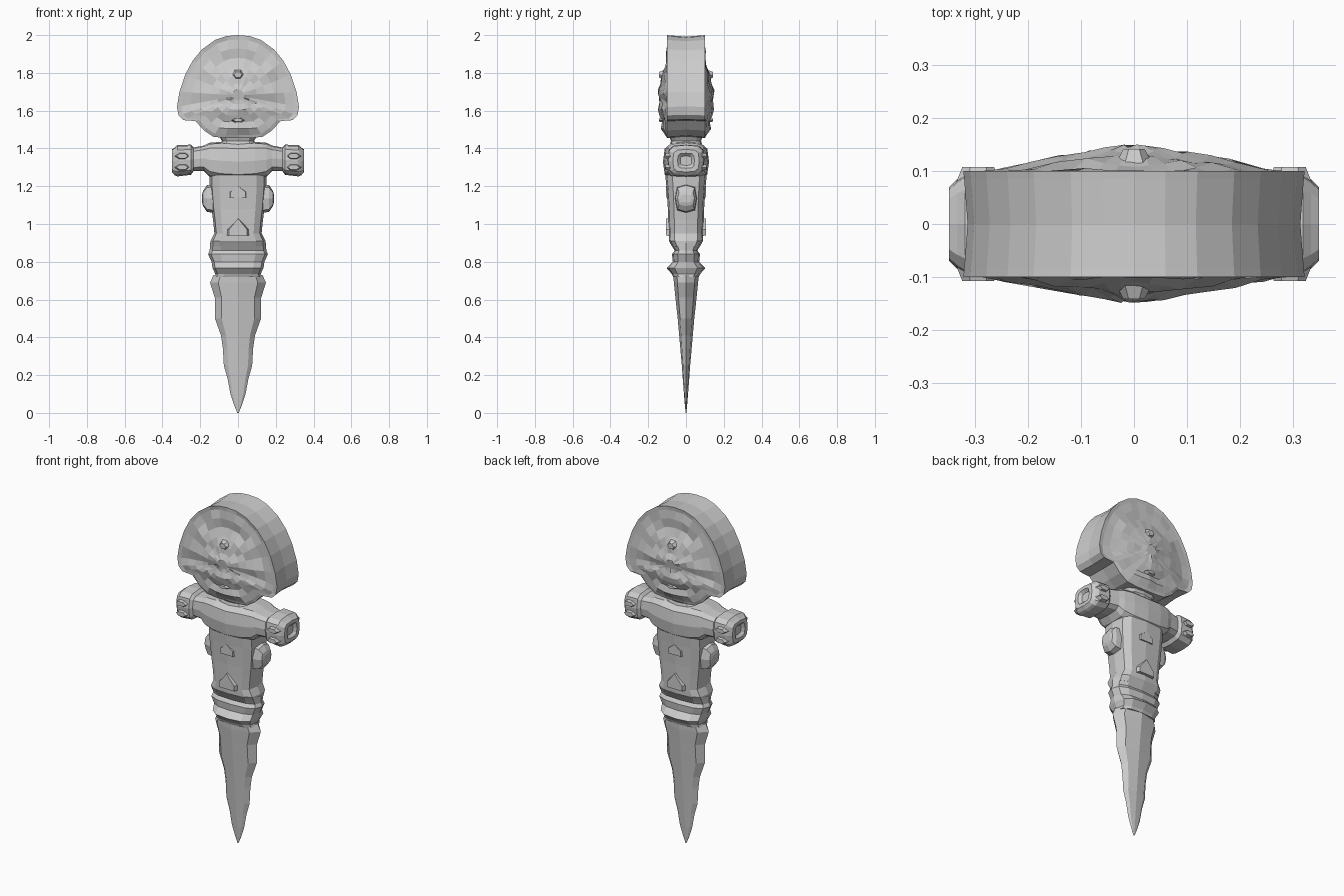
import bpy, bmesh, math, random
from mathutils import Vector

random.seed(4)


def finish(name, bm):
    bmesh.ops.remove_doubles(bm, verts=bm.verts, dist=0.0005)
    bmesh.ops.recalc_face_normals(bm, faces=bm.faces)
    me = bpy.data.meshes.new(name)
    bm.to_mesh(me)
    bm.free()
    ob = bpy.data.objects.new(name, me)
    bpy.context.collection.objects.link(ob)
    return ob


def loft(name, rings):
    """Skin a list of closed point loops and cap both ends."""
    bm = bmesh.new()
    loops = [[bm.verts.new(p) for p in r] for r in rings]
    for a, b in zip(loops, loops[1:]):
        n = len(a)
        for i in range(n):
            j = (i + 1) % n
            bm.faces.new((a[i], a[j], b[j], b[i]))
    for cap in (loops[0], loops[-1]):
        bm.faces.new(cap)
    return finish(name, bm)


def section(a, b, sides, power):
    """Superellipse cross-section with half sizes a and b."""
    pts = []
    for i in range(sides):
        t = 2 * math.pi * i / sides
        c, s = math.cos(t), math.sin(t)
        pts.append((a * math.copysign(abs(c) ** power, c),
                    b * math.copysign(abs(s) ** power, s)))
    return pts


def upright(name, rows, sides=12, power=0.6):
    """Loft along z from rows of (z, half width, half depth)."""
    return loft(name, [[(x, y, z) for x, y in section(w, d, sides, power)]
                       for z, w, d in rows])


def interp(table, v):
    for (a, fa), (b, fb) in zip(table, table[1:]):
        if a <= v <= b:
            return fa + (fb - fa) * (v - a) / (b - a)
    return table[0][1] if v < table[0][0] else table[-1][1]


# Blade, diamond section tapering to a point
upright("blade", [(0.0, 0.004, 0.002), (0.04, 0.02, 0.006), (0.10, 0.04, 0.011),
                  (0.18, 0.055, 0.017), (0.25, 0.075, 0.022), (0.34, 0.08, 0.03),
                  (0.41, 0.09, 0.036), (0.50, 0.122, 0.044), (0.61, 0.123, 0.056),
                  (0.69, 0.148, 0.064), (0.73, 0.13, 0.068)], 8, 1.0)

# Flared collar and waist above the blade
upright("collar", [(0.72, 0.125, 0.068), (0.735, 0.12, 0.075), (0.767, 0.135, 0.103),
                   (0.80, 0.14, 0.07), (0.84, 0.158, 0.074), (0.86, 0.15, 0.06),
                   (0.90, 0.148, 0.085)], 12, 0.75)

# Grip
upright("grip", [(0.88, 0.145, 0.07), (0.91, 0.145, 0.09), (0.95, 0.125, 0.092),
                 (1.02, 0.132, 0.094), (1.08, 0.14, 0.096), (1.14, 0.145, 0.1),
                 (1.20, 0.15, 0.104), (1.26, 0.15, 0.11)])

# Neck
upright("neck", [(1.38, 0.14, 0.1), (1.42, 0.1, 0.085), (1.44, 0.085, 0.08),
                 (1.48, 0.11, 0.095)])

# Side nubs on the grip and the raised wedges on its two faces
for side in (-1, 1):
    loft("grip_nub", [[(side * x, y, 1.135 + z) for y, z in section(w, h, 8, 0.6)]
                      for x, w, h in [(0.11, 0.06, 0.08), (0.165, 0.055, 0.07),
                                      (0.185, 0.045, 0.04), (0.19, 0.03, 0.022)]])
    for base, top, half in ((0.94, 1.03, 0.06), (1.14, 1.2, 0.05)):
        shape = [(-half, base), (half, base), (half, base + 0.03), (0, top),
                 (-half, base + 0.03)]
        loft("grip_wedge", [[(x, side * 0.08, z) for x, z in shape],
                            [(x * 0.8, side * 0.106, z) for x, z in shape]])

# Cross guard: thick middle, slimmer bars and blocky ends with a recessed face
half_guard = [(0.0, 0.122, 1.23, 1.43), (0.09, 0.116, 1.235, 1.435),
              (0.15, 0.105, 1.25, 1.43), (0.18, 0.095, 1.28, 1.415),
              (0.235, 0.085, 1.28, 1.405), (0.25, 0.098, 1.26, 1.42),
              (0.32, 0.095, 1.252, 1.418), (0.335, 0.085, 1.258, 1.405),
              (0.35, 0.07, 1.275, 1.395), (0.35, 0.045, 1.295, 1.375),
              (0.335, 0.03, 1.31, 1.36)]
rows = [(-x, d, lo, hi) for x, d, lo, hi in half_guard[:0:-1]] + half_guard
loft("cross_guard", [[(x, y, (lo + hi) / 2 + z)
                      for y, z in section(d, (hi - lo) / 2, 12, 0.55)]
                     for x, d, lo, hi in rows])

# Finger-like ridges on the guard ends
for sx in (-1, 1):
    for sy in (-1, 1):
        for z in (1.30, 1.36):
            loft("guard_ridge", [[(sx * (0.295 + u), sy * y, z + v)
                                  for u, v in section(a, b, 6, 1)]
                                 for y, a, b in [(0.07, 0.045, 0.026), (0.108, 0.03, 0.014)]])

# Head: domed disc with a grooved rim and a relief on both faces
outline = [(0.0, 2.0), (0.06, 1.995), (0.12, 1.975), (0.19, 1.925), (0.24, 1.865),
           (0.28, 1.79), (0.31, 1.70), (0.323, 1.62), (0.315, 1.575), (0.29, 1.55),
           (0.225, 1.545), (0.18, 1.495), (0.13, 1.462), (0.07, 1.455), (0.0, 1.455)]
outline += [(-x, z) for x, z in outline[-2:0:-1]]
centre = 1.68
height = [(1.455, 0.0), (1.50, 0.03), (1.55, 0.034), (1.60, 0.048), (1.68, 0.05),
          (1.77, 0.04), (1.83, 0.012), (1.88, 0.0)]
spread = [(0.0, 1.0), (0.1, 0.68), (0.18, 0.42), (0.22, 0.12), (0.3, 0.0)]


def ring(scale, y=None, side=1):
    pts = []
    for x, z in outline:
        px, pz = x * scale, centre + (z - centre) * scale
        d = y
        if d is None:
            relief = interp(height, pz) * interp(spread, abs(px))
            ripple = 0.006 * math.sin(pz * 60) if scale < 0.85 else 0
            d = side * (0.097 + relief + ripple + random.uniform(-0.003, 0.003))
        pts.append(Vector((px, d, pz)))
    return pts


steps = [0.1, 0.2, 0.33, 0.47, 0.62, 0.78, 0.93]
loft("head", [ring(s, None, -1) for s in steps]
     + [ring(1, -0.1), ring(0.995, -0.085), ring(0.975, 0.0), ring(0.995, 0.085), ring(1, 0.1)]
     + [ring(s, None, 1) for s in reversed(steps)])

# Small raised stud and lower ledge on each face of the head
for sy in (-1, 1):
    for name, z, a, b, out in (("face_stud", 1.79, 0.04, 0.035, 0.142),
                               ("face_ledge", 1.55, 0.05, 0.018, 0.142)):
        loft(name, [[(u * k, sy * y, z + v * k) for u, v in section(a, b, 6, 1)]
                    for y, k in ((0.09, 1.2), (out, 0.5))])
